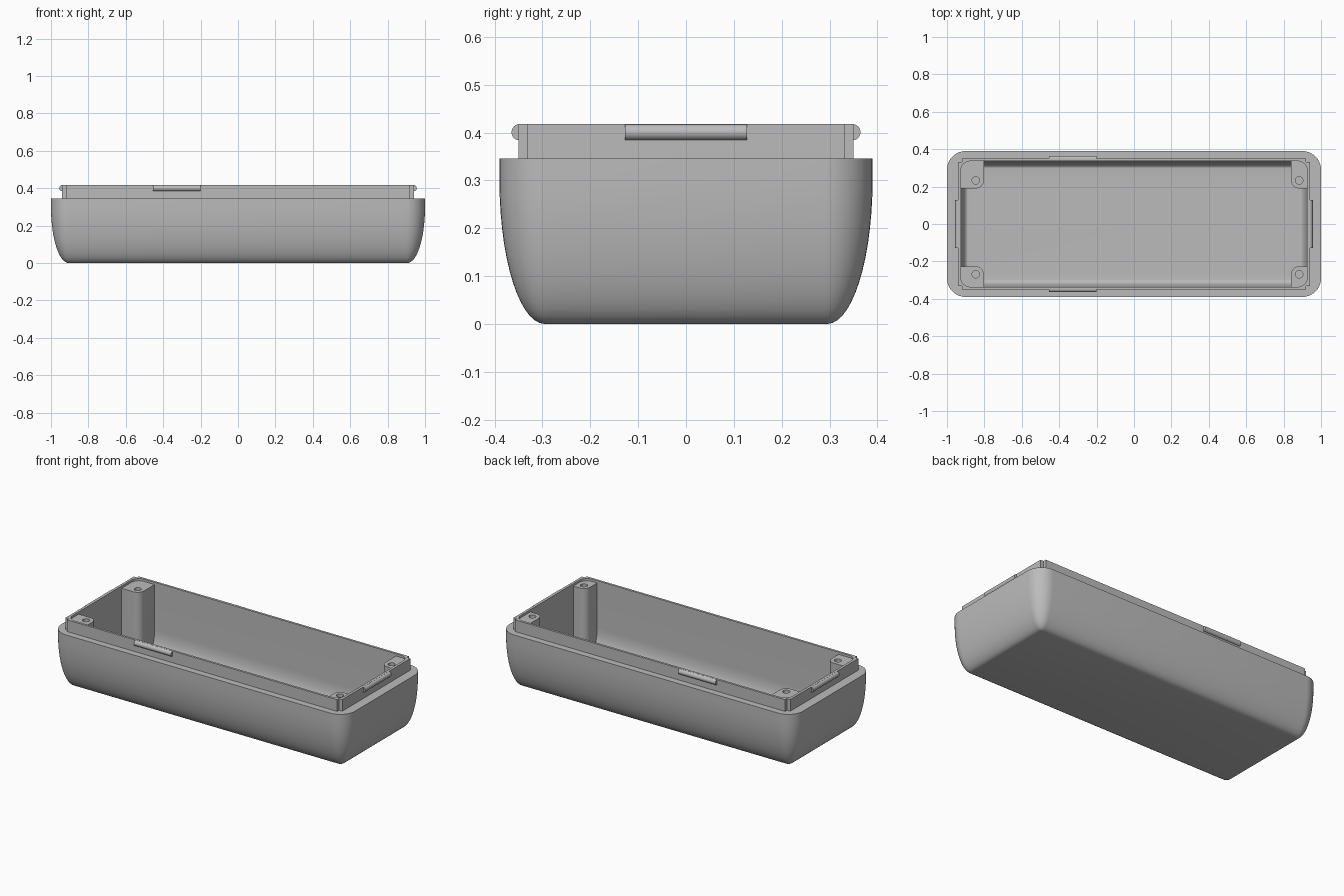
import bpy, bmesh, math

old = bpy.data.objects.get("Cube")
if old:
    bpy.data.objects.remove(old)

grey = bpy.data.materials.new("plain grey")
grey.use_nodes = True
COLOUR = (0.5, 0.5, 0.5, 1)
grey.diffuse_color = COLOUR
grey.node_tree.nodes["Principled BSDF"].inputs["Base Color"].default_value = COLOUR


def arc(cx, cy, r, start, steps):
    """Quarter arc, counter-clockwise from the start angle in degrees."""
    angles = [math.radians(start + 90 * i / steps) for i in range(steps + 1)]
    return [(cx + r * math.cos(a), cy + r * math.sin(a)) for a in angles]


def rounded_rect(hx, hy, r):
    corners = [(1, 1, 0), (-1, 1, 90), (-1, -1, 180), (1, -1, 270)]
    return [p for sx, sy, a in corners
            for p in arc(sx * (hx - r), sy * (hy - r), r, a, 10)]


def loft(name, rings):
    """Closed solid through a stack of (outline, height) sections."""
    bm = bmesh.new()
    loops = [[bm.verts.new((x, y, z)) for x, y in outline] for outline, z in rings]
    n = len(loops[0])
    for low, high in zip(loops, loops[1:]):
        for i in range(n):
            j = (i + 1) % n
            bm.faces.new((low[i], low[j], high[j], high[i]))
    bm.faces.new(loops[0][::-1])
    bm.faces.new(loops[-1])
    bmesh.ops.recalc_face_normals(bm, faces=bm.faces)
    mesh = bpy.data.meshes.new(name)
    bm.to_mesh(mesh)
    bm.free()
    mesh.materials.append(grey)
    obj = bpy.data.objects.new(name, mesh)
    bpy.context.collection.objects.link(obj)
    return obj


def combine(target, tool, operation):
    """Apply a boolean and discard the tool."""
    mod = target.modifiers.new("cut", "BOOLEAN")
    mod.operation, mod.object, mod.solver = operation, tool, "EXACT"
    bpy.ops.object.select_all(action="DESELECT")
    bpy.context.view_layer.objects.active = target
    target.select_set(True)
    bpy.ops.object.modifier_apply(modifier=mod.name)
    bpy.data.objects.remove(tool)


def smooth(obj):
    bpy.ops.object.select_all(action="DESELECT")
    bpy.context.view_layer.objects.active = obj
    obj.select_set(True)
    bpy.ops.object.shade_smooth_by_angle(angle=math.radians(30))


def bowl_rings(hx, hy, r, inset, floor, rise, top, steps=14):
    """Straight walls that curve elliptically into a flat floor."""
    rings = []
    for i in range(steps + 1):
        a = math.pi / 2 * i / steps
        d = inset * (1 - math.sin(a))
        rings.append((rounded_rect(hx - d, hy - d, r - d),
                      floor + rise * (1 - math.cos(a))))
    return rings + [(rounded_rect(hx, hy, r), top)]


# Outer shell
RIM, TOP, POST_TOP = 0.346, 0.418, 0.404
tray = loft("tray_body", bowl_rings(1, 0.39, 0.1, 0.095, 0, 0.3, RIM))

# Raised lip with notched corners
lip_quarter = [(0.942, 0.331), (0.92, 0.331), (0.92, 0.35)]
lip_outline = []
for sx, sy in ((1, 1), (-1, 1), (-1, -1), (1, -1)):
    part = [(sx * x, sy * y) for x, y in lip_quarter]
    lip_outline += part if sx * sy > 0 else part[::-1]
combine(tray, loft("lip", [(lip_outline, 0.3), (lip_outline, TOP)]), "UNION")

# Cavity, leaving four corner posts standing
cavity = loft("cavity", bowl_rings(0.926, 0.336, 0.05, 0.038, 0.02, 0.11, 0.5))
post_edges_x = ((-0.803, -1), (0.84, 1))
post_edges_y = ((0.19, 1), (-0.226, -1))
HOLE_OFFSET, POST_R = 0.043, 0.043
holes = []
for ex, sx in post_edges_x:
    for ey, sy in post_edges_y:
        curve = arc(POST_R, POST_R, POST_R, 180, 8)
        shape = [(ex + sx * u, ey + sy * v) for u, v in curve + [(0.4, 0), (0.4, 0.4), (0, 0.4)]]
        combine(cavity, loft("post", [(shape, -0.1), (shape, POST_TOP)]), "DIFFERENCE")
        holes.append((ex + sx * HOLE_OFFSET, ey + sy * HOLE_OFFSET))
combine(tray, cavity, "DIFFERENCE")

# Screw holes in the posts
for hx, hy in holes:
    circle = [(hx + x, hy + y) for x, y in rounded_rect(0.02, 0.02, 0.0199)]
    combine(tray, loft("hole", [(circle, 0.2), (circle, 0.5)]), "DIFFERENCE")
smooth(tray)


# Snap ridges along the lip
def ridge(name, x, y, length, along_x):
    bpy.ops.mesh.primitive_cylinder_add(
        vertices=32, radius=0.0168, depth=length, location=(x, y, TOP - 0.0172),
        rotation=(0, math.pi / 2, 0) if along_x else (math.pi / 2, 0, 0))
    obj = bpy.context.object
    obj.name = name
    obj.data.materials.append(grey)
    # trim the half that would poke through the thin lip wall
    inner = (lambda c: abs(c.y) < abs(y) - 0.011) if along_x else (lambda c: abs(c.x) < abs(x) - 0.011)
    bpy.context.view_layer.update()
    inverse = obj.matrix_world.inverted()
    for v in obj.data.vertices:
        c = obj.matrix_world @ v.co
        if inner(c):
            if along_x:
                c.y = math.copysign(abs(y) - 0.011, y)
            else:
                c.x = math.copysign(abs(x) - 0.011, x)
            v.co = inverse @ c
    smooth(obj)


for side, s in (("front", -1), ("back", 1)):
    ridge(side + "_snap_ridge", -0.328, s * 0.348, 0.254, True)
for side, s in (("right", -1), ("left", 1)):
    ridge(side + "_snap_ridge", s * 0.939, 0, 0.254, False)
